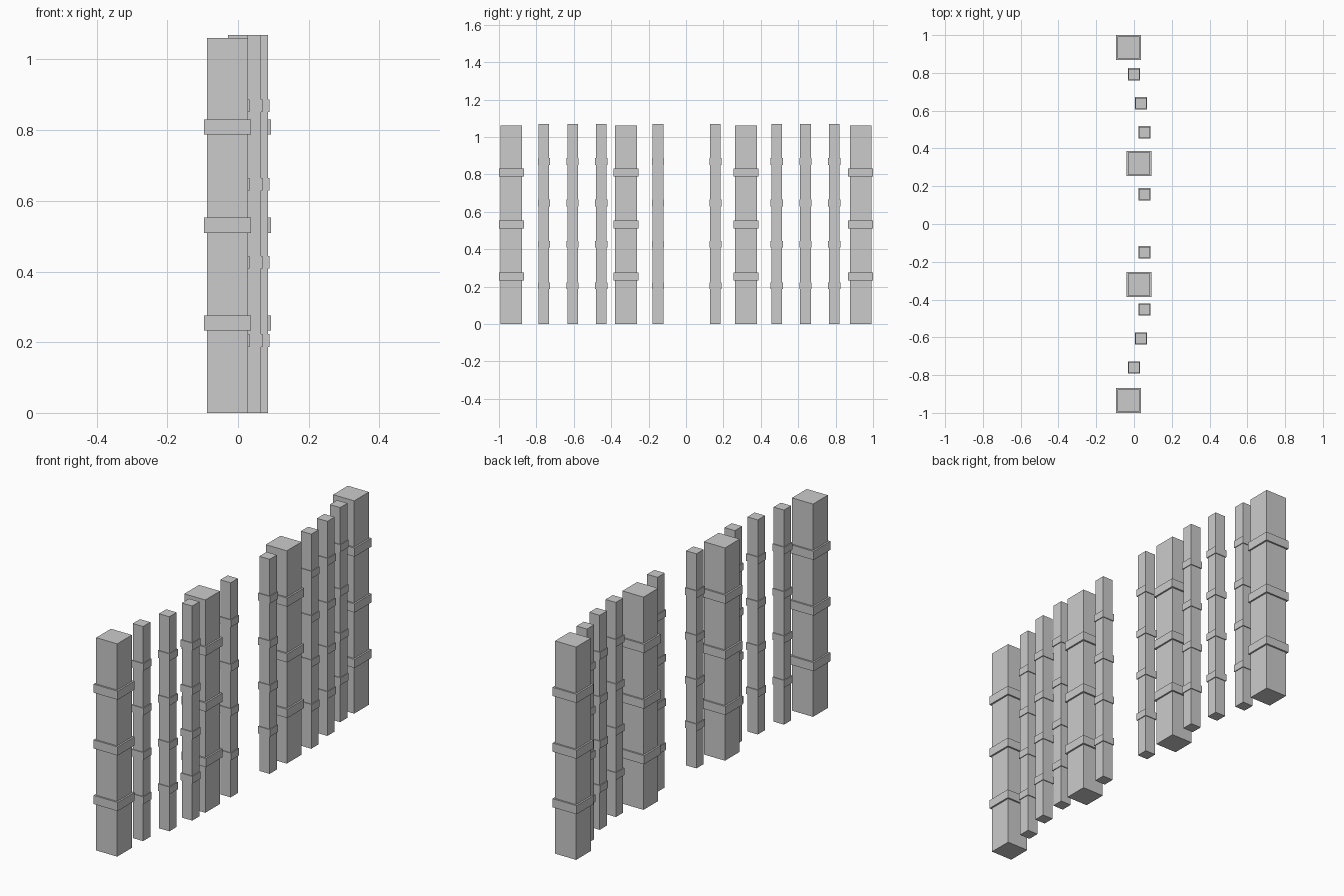
import bpy

if "Cube" in bpy.data.objects:
    bpy.data.objects.remove(bpy.data.objects["Cube"])


def box(name, x, y, z0, z1, width):
    bpy.ops.mesh.primitive_cube_add(size=1, location=(x, y, (z0 + z1) / 2))
    ob = bpy.context.object
    ob.name = name
    ob.scale = (width, width, z1 - z0)
    bpy.ops.object.transform_apply(location=False, rotation=False, scale=True)
    return ob


def banded_post(name, x, y, height, width, band_width, band_height, band_centres):
    post = box(name, x, y, 0, height, width)
    for i, z in enumerate(band_centres, 1):
        band = box(f"{name}_band_{i}", x, y, z - band_height / 2, z + band_height / 2, band_width)
        band.parent = post
        band.matrix_parent_inverse = post.matrix_world.inverted()
        bpy.context.view_layer.update()


# Thick posts, mirrored about the middle of the row
for x, y in [(-0.03, 0.9335), (0.027, 0.321)]:
    for side, s in (("near", -1), ("far", 1)):
        kind = "end" if x < 0 else "inner"
        banded_post(f"{side}_{kind}_post", x, s * y, 1.061, 0.116, 0.133, 0.043,
                    [0.254, 0.531, 0.809])

# Thin posts, following a shallow curve
thin = [(0.0, -0.76), (0.037, -0.606), (0.056, -0.453), (0.056, -0.15),
        (0.056, 0.157), (0.056, 0.485), (0.037, 0.639), (0.0, 0.793)]
for i, (x, y) in enumerate(thin, 1):
    banded_post(f"thin_post_{i}", x, y, 1.07, 0.057, 0.065, 0.036,
                [0.205, 0.426, 0.647, 0.869])

bpy.context.view_layer.update()
